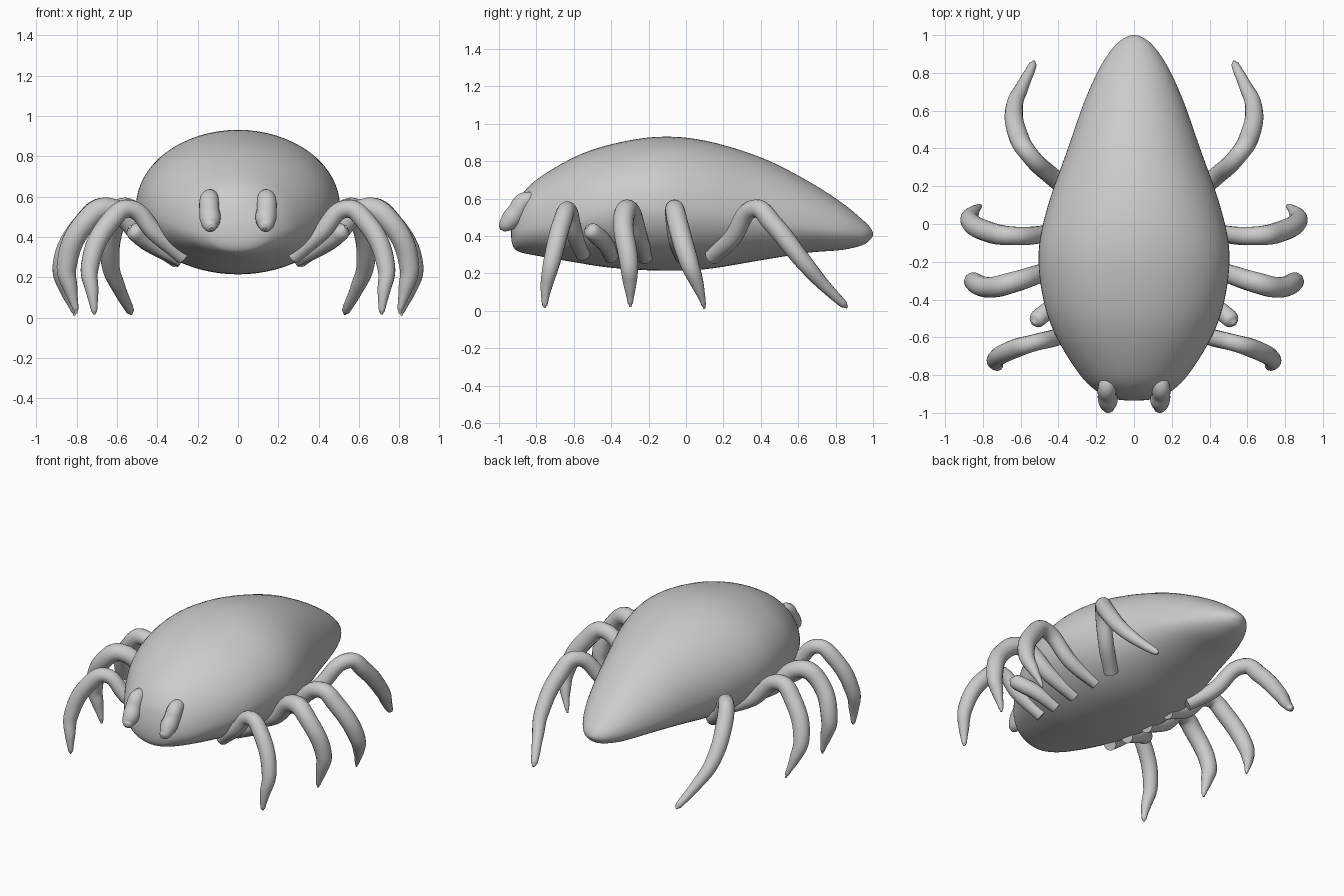
import bpy, bmesh, math
from mathutils import Vector

# Body sections: y, half width, top z, bottom z, height of widest line
ROWS = [
    (-0.935, 0.0, 0.41, 0.41, 0.41), (-0.925, 0.11, 0.50, 0.345, 0.42),
    (-0.89, 0.19, 0.60, 0.315, 0.43), (-0.80, 0.285, 0.70, 0.295, 0.45),
    (-0.60, 0.41, 0.82, 0.26, 0.50), (-0.40, 0.48, 0.89, 0.23, 0.54),
    (-0.15, 0.505, 0.93, 0.215, 0.55), (0.10, 0.455, 0.91, 0.222, 0.53),
    (0.40, 0.35, 0.82, 0.27, 0.49), (0.65, 0.262, 0.695, 0.31, 0.45),
    (0.83, 0.18, 0.58, 0.325, 0.43), (0.94, 0.105, 0.49, 0.35, 0.415),
    (0.985, 0.05, 0.445, 0.38, 0.41), (1.0, 0.0, 0.41, 0.41, 0.41)]


def spline(rows, steps):
    """Smooth rows, mirrored through the tips so the ends come out round."""
    flip = lambda r: Vector((r[0], -r[1], r[3], r[2], r[4]))
    p = [flip(rows[1])] + [Vector(r) for r in rows] + [flip(rows[-2])]
    out = []
    for i in range(1, len(p) - 2):
        a, b, c, d = p[i - 1:i + 3]
        for k in range(steps):
            t = k / steps
            out.append(0.5 * (2 * b + (c - a) * t + (2 * a - 5 * b + 4 * c - d) * t * t
                              + (3 * b - a - 3 * c + d) * t ** 3))
    return out + [p[-2]]


def build_body(sides=64):
    bm = bmesh.new()
    rows = spline(ROWS, 6)
    rings = []
    for y, w, top, bot, mid in rows[1:-1]:
        ring = []
        for i in range(sides):
            a = 2 * math.pi * i / sides
            s = math.sin(a)
            z = mid + s * ((top - mid) if s > 0 else (mid - bot))
            ring.append(bm.verts.new((w * math.cos(a), y, z)))
        rings.append(ring)
    for r, q in zip(rings, rings[1:]):
        for i in range(sides):
            j = (i + 1) % sides
            bm.faces.new((r[i], r[j], q[j], q[i]))
    for row, ring in ((rows[0], rings[0]), (rows[-1], rings[-1])):
        tip = bm.verts.new((0, row[0], row[4]))
        for i in range(sides):
            bm.faces.new((tip, ring[i], ring[(i + 1) % sides]))
    bmesh.ops.recalc_face_normals(bm, faces=bm.faces)
    me = bpy.data.meshes.new("body")
    bm.to_mesh(me)
    bm.free()
    me.shade_smooth()
    bpy.context.collection.objects.link(bpy.data.objects.new("body", me))


def limb(name, pts):
    """Tapered round limb through (x, y, z, radius), one on each side."""
    for side, sx in (("right", 1), ("left", -1)):
        cu = bpy.data.curves.new(f"{name}_{side}", 'CURVE')
        cu.dimensions = '3D'
        cu.bevel_depth = 1.0
        cu.bevel_resolution = 6
        cu.resolution_u = 8
        cu.use_fill_caps = True
        sp = cu.splines.new('BEZIER')
        sp.radius_interpolation = 'CARDINAL'
        sp.bezier_points.add(len(pts) - 1)
        for bp, (x, y, z, r) in zip(sp.bezier_points, pts):
            bp.co = (sx * x, y, z)
            bp.radius = r
            bp.handle_left_type = bp.handle_right_type = 'AUTO'
        ob = bpy.data.objects.new(f"{name}_{side}", cu)
        bpy.context.collection.objects.link(ob)
        bpy.ops.object.select_all(action='DESELECT')
        ob.select_set(True)
        bpy.context.view_layer.objects.active = ob
        bpy.ops.object.convert(target='MESH')
        bpy.ops.object.shade_smooth_by_angle(angle=math.radians(60))


build_body()

# Four pairs of walking legs
limb("front_leg", [(0.27, -0.55, 0.30, 0.04), (0.41, -0.60, 0.42, 0.045),
                   (0.54, -0.632, 0.54, 0.045), (0.63, -0.66, 0.48, 0.05),
                   (0.735, -0.72, 0.25, 0.045), (0.722, -0.748, 0.12, 0.03),
                   (0.713, -0.755, 0.03, 0.014), (0.713, -0.755, 0.015, 0.005)])
limb("second_leg", [(0.28, -0.22, 0.29, 0.045), (0.45, -0.25, 0.38, 0.048),
                    (0.645, -0.31, 0.54, 0.055), (0.75, -0.335, 0.48, 0.055),
                    (0.85, -0.305, 0.25, 0.05), (0.83, -0.30, 0.14, 0.035),
                    (0.805, -0.298, 0.04, 0.014), (0.803, -0.298, 0.02, 0.006)])
limb("third_leg", [(0.28, -0.02, 0.29, 0.04), (0.45, -0.05, 0.38, 0.045),
                   (0.66, -0.062, 0.545, 0.05), (0.76, -0.045, 0.47, 0.055),
                   (0.87, 0.02, 0.25, 0.05), (0.85, 0.065, 0.13, 0.032),
                   (0.815, 0.095, 0.03, 0.012), (0.81, 0.098, 0.01, 0.005)])
limb("rear_leg", [(0.30, 0.14, 0.29, 0.045), (0.42, 0.24, 0.38, 0.048),
                  (0.56, 0.375, 0.548, 0.048), (0.61, 0.46, 0.47, 0.052),
                  (0.632, 0.63, 0.26, 0.045), (0.59, 0.73, 0.145, 0.034),
                  (0.535, 0.845, 0.033, 0.02), (0.53, 0.862, 0.018, 0.007)])

# Short folded arms between the first and second legs
limb("folded_arm", [(0.28, -0.40, 0.29, 0.04), (0.40, -0.43, 0.355, 0.045),
                    (0.49, -0.485, 0.41, 0.047), (0.52, -0.515, 0.435, 0.04),
                    (0.535, -0.53, 0.45, 0.01)])

# Knobbed fangs on the face
limb("fang", [(0.135, -0.80, 0.59, 0.04), (0.142, -0.865, 0.585, 0.048),
              (0.142, -0.905, 0.53, 0.05), (0.138, -0.935, 0.49, 0.052),
              (0.137, -0.965, 0.46, 0.04), (0.132, -0.987, 0.445, 0.024),
              (0.131, -0.995, 0.44, 0.008)])
